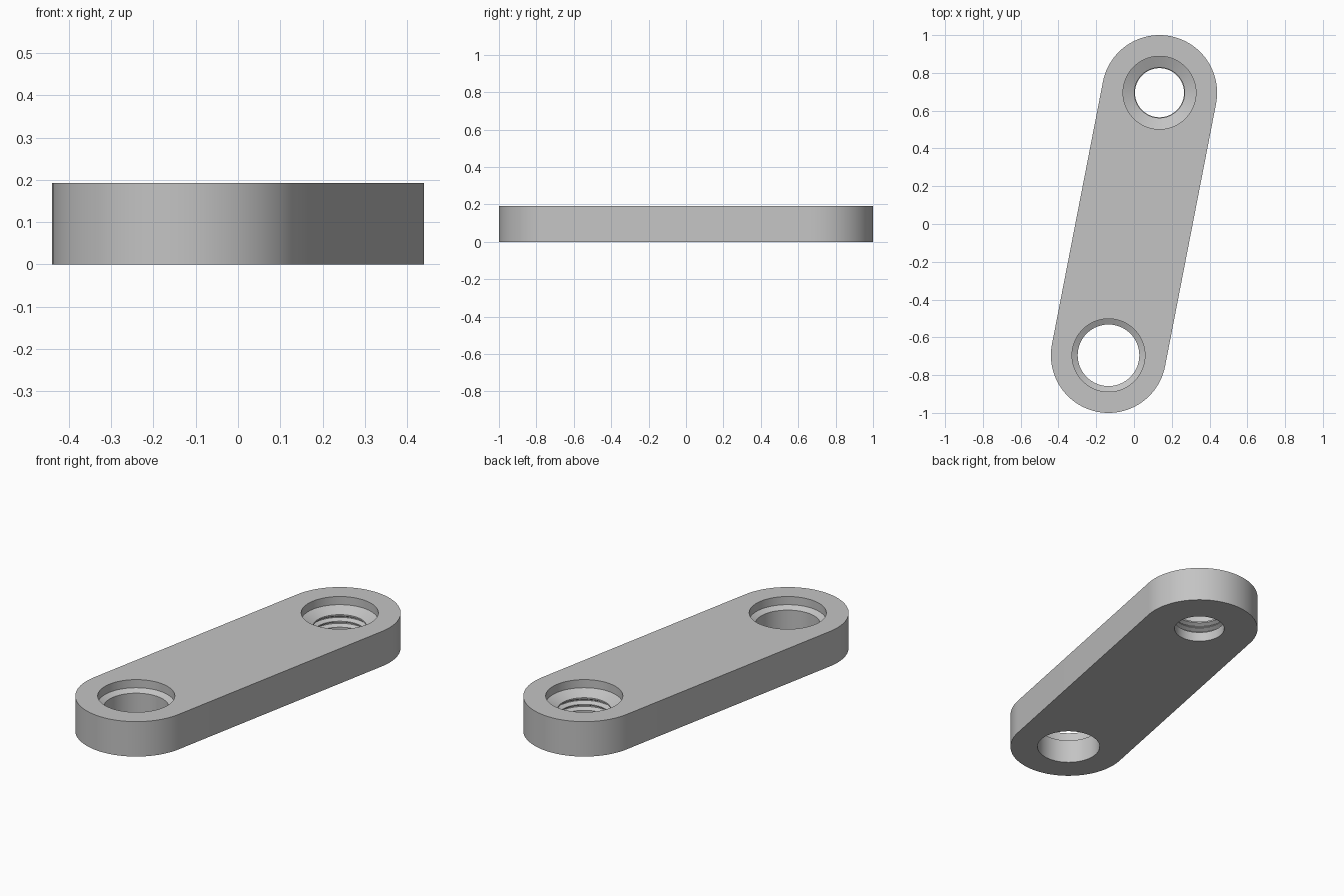
import bpy, bmesh, math
from mathutils import Vector

cube = bpy.data.objects.get("Cube")
if cube:
    bpy.data.objects.remove(cube, do_unlink=True)

HEIGHT = 0.193
END_RADIUS = 0.305
BACK = Vector((0.135, 0.695, 0))
FRONT = -BACK
SEGMENTS = 96

# Hole profiles from top to bottom as (radius, z): counterbore, cone, bore
PLAIN_HOLE = [(0.193, HEIGHT), (0.193, 0.148), (0.163, 0.132), (0.163, 0)]
THREADED_HOLE = [(0.193, HEIGHT), (0.193, 0.148), (0.133, 0.121),
                 (0.133, 0.113), (0.152, 0.102), (0.152, 0.097), (0.13, 0.086),
                 (0.13, 0.08), (0.152, 0.069), (0.152, 0.064), (0.13, 0.053),
                 (0.13, 0)]

bm = bmesh.new()


def loop(points):
    """Closed ring of vertices with its edges."""
    verts = [bm.verts.new(p) for p in points]
    edges = [bm.edges.new((a, b)) for a, b in zip(verts, verts[1:] + verts[:1])]
    return verts, edges


def wall(a, b):
    """Band of quads between two matching rings."""
    n = len(a)
    for i in range(n):
        j = (i + 1) % n
        bm.faces.new((a[i], a[j], b[j], b[i]))


def outline(z):
    """Capsule outline around both pivot centres."""
    start = math.atan2(BACK.y, BACK.x) - math.pi / 2
    half = SEGMENTS // 2
    points = []
    for centre, turn in ((BACK, 0), (FRONT, math.pi)):
        for i in range(half + 1):
            a = start + turn + math.pi * i / half
            points.append(centre + Vector((END_RADIUS * math.cos(a),
                                           END_RADIUS * math.sin(a), z)))
    return points


def circle(centre, radius, z):
    angles = [math.tau * i / SEGMENTS for i in range(SEGMENTS)]
    return [centre + Vector((radius * math.cos(a), radius * math.sin(a), z))
            for a in angles]


# Outer side wall
top, top_edges = loop(outline(HEIGHT))
bottom, bottom_edges = loop(outline(0))
wall(top, bottom)

# Lathed holes
for centre, profile in ((FRONT, PLAIN_HOLE), (BACK, THREADED_HOLE)):
    rings = [loop(circle(centre, r, z)) for r, z in profile]
    for upper, lower in zip(rings, rings[1:]):
        wall(upper[0], lower[0])
    top_edges += rings[0][1]
    bottom_edges += rings[-1][1]

# Flat top and bottom with the holes left open
for edges in (top_edges, bottom_edges):
    bmesh.ops.triangle_fill(bm, use_beauty=True, use_dissolve=False, edges=edges)
bmesh.ops.recalc_face_normals(bm, faces=bm.faces[:])

mesh = bpy.data.meshes.new("link_arm")
bm.to_mesh(mesh)
bm.free()
arm = bpy.data.objects.new("link_arm", mesh)
bpy.context.collection.objects.link(arm)

# Plain grey material
grey = bpy.data.materials.new("light_grey")
grey.use_nodes = True
colour = (0.55, 0.55, 0.55, 1)
grey.diffuse_color = colour
grey.node_tree.nodes["Principled BSDF"].inputs["Base Color"].default_value = colour
mesh.materials.append(grey)

# Smooth curved walls, sharp rims
bpy.ops.object.select_all(action="DESELECT")
arm.select_set(True)
bpy.context.view_layer.objects.active = arm
bpy.ops.object.shade_smooth_by_angle(angle=math.radians(25))
